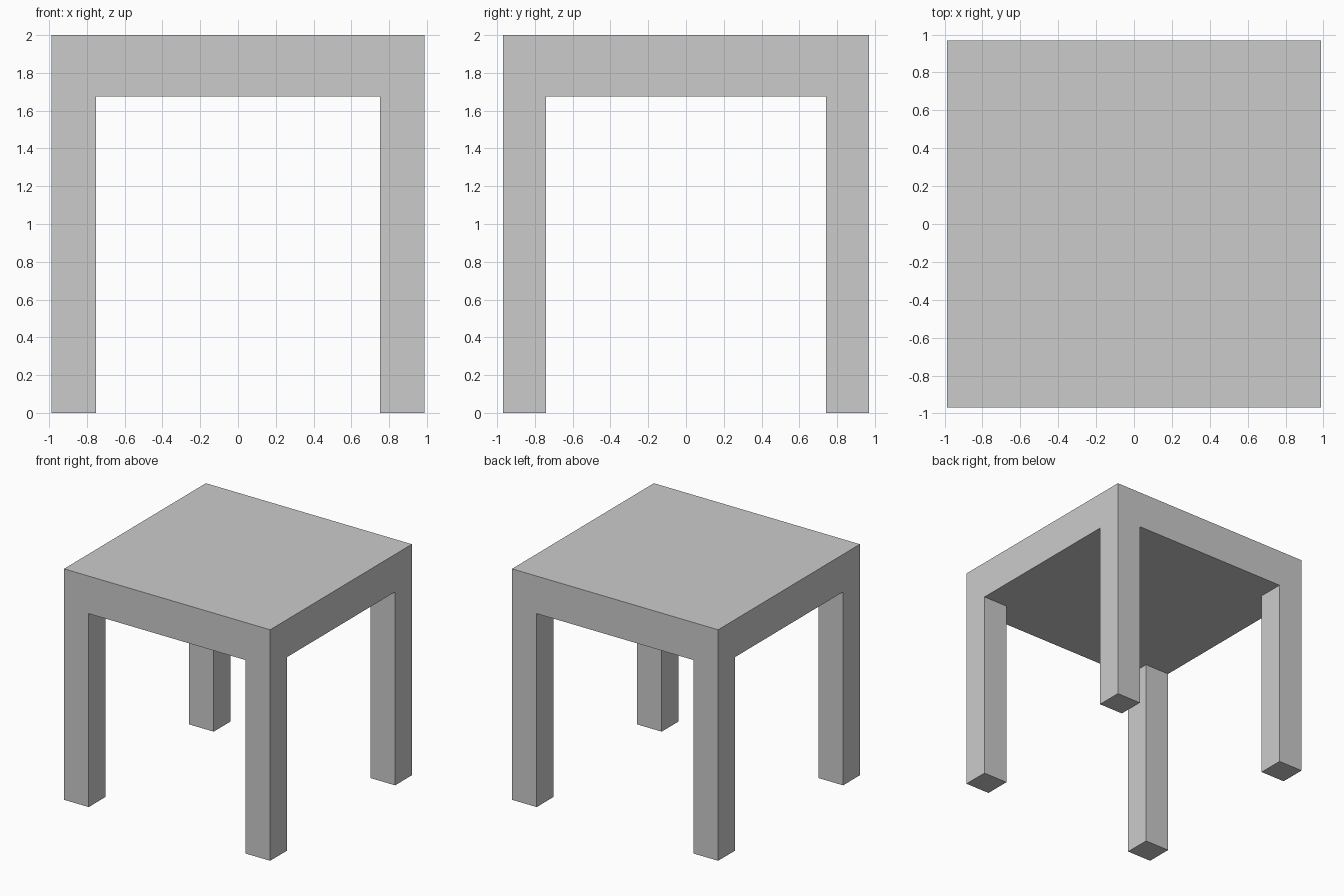
import bpy

if "Cube" in bpy.data.objects:
    bpy.data.objects.remove(bpy.data.objects["Cube"])

HALF_X, HALF_Y = 0.987, 0.97      # outer half sizes of the table
LEG_X, LEG_Y = 0.236, 0.23        # leg cross-section
UNDERSIDE, HEIGHT = 1.675, 2.0


def box(name, low, high):
    """Axis-aligned box between two corners."""
    bpy.ops.mesh.primitive_cube_add(size=1)
    obj = bpy.context.object
    obj.name = obj.data.name = name
    for v in obj.data.vertices:
        v.co = [lo + (c + 0.5) * (hi - lo) for c, lo, hi in zip(v.co, low, high)]
    return obj


# Thick table top
box("table_top", (-HALF_X, -HALF_Y, UNDERSIDE), (HALF_X, HALF_Y, HEIGHT))

# Four legs, flush with the corners of the top
for y_name, y in (("front", -HALF_Y), ("back", HALF_Y - LEG_Y)):
    for x_name, x in (("left", -HALF_X), ("right", HALF_X - LEG_X)):
        box(f"{y_name}_{x_name}_leg", (x, y, 0), (x + LEG_X, y + LEG_Y, UNDERSIDE))
